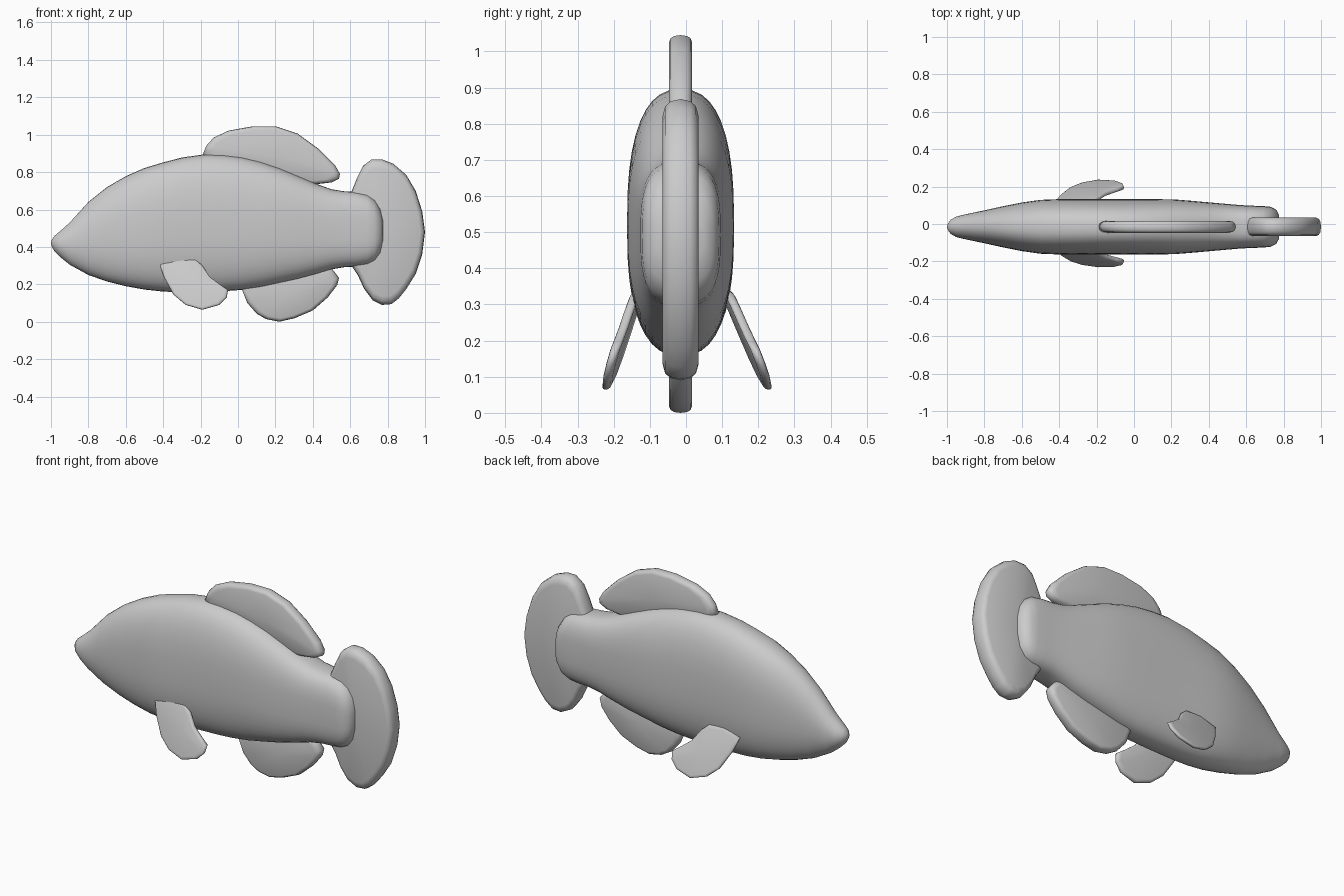
import bpy, bmesh
from math import cos, sin, pi, copysign

CY = -0.015  # body centre line in y


def finish(name, bm):
    bmesh.ops.recalc_face_normals(bm, faces=bm.faces)
    for f in bm.faces:
        f.smooth = True
    me = bpy.data.meshes.new(name)
    bm.to_mesh(me)
    bm.free()
    ob = bpy.data.objects.new(name, me)
    bpy.context.collection.objects.link(ob)
    return ob


def skin(bm, rings):
    """Bridge a list of equal-length vertex rings."""
    n = len(rings[0])
    for a, b in zip(rings, rings[1:]):
        for i in range(n):
            j = (i + 1) % n
            bm.faces.new((a[i], a[j], b[j], b[i]))


def fan(bm, ring, co):
    c = bm.verts.new(co)
    for i, v in enumerate(ring):
        bm.faces.new((v, ring[(i + 1) % len(ring)], c))


def fin(name, outline, half, mid=lambda x, z: CY):
    """Pillow-edged fin from an x-z outline; mid gives its centre surface in y."""
    bm = bmesh.new()
    n = len(outline)
    cx = sum(p[0] for p in outline) / n
    cz = sum(p[1] for p in outline) / n
    steps = [(0.88, 1), (0.95, .85), (0.985, .55), (1, 0)]
    levels = steps + [(s, -t) for s, t in steps[-2::-1]]
    rings = []
    for s, t in levels:
        ring = []
        for px, pz in outline:
            x, z = cx + (px - cx) * s, cz + (pz - cz) * s
            ring.append(bm.verts.new((x, mid(x, z) + t * half, z)))
        rings.append(ring)
    skin(bm, rings)
    fan(bm, rings[0], (cx, mid(cx, cz) + half, cz))
    fan(bm, rings[-1], (cx, mid(cx, cz) - half, cz))
    return finish(name, bm)


# body: stations of x, top, bottom, half width, section exponent
stations = [
    (-.995, .44, .40, .018, 2), (-.98, .46, .375, .038, 2), (-.95, .485, .345, .055, 2),
    (-.9, .53, .305, .067, 2.1), (-.8, .64, .25, .088, 2.2), (-.7, .72, .215, .11, 2.3),
    (-.6, .778, .19, .13, 2.4), (-.5, .822, .172, .144, 2.5), (-.4, .852, .161, .148, 2.5),
    (-.3, .878, .158, .148, 2.5), (-.18, .895, .16, .148, 2.5), (-.08, .892, .163, .148, 2.5),
    (.02, .88, .17, .148, 2.5), (.12, .856, .184, .148, 2.5), (.22, .822, .206, .146, 2.6),
    (.32, .78, .228, .138, 2.7), (.42, .737, .255, .129, 2.8), (.5, .708, .28, .122, 2.9),
    (.57, .697, .292, .116, 3), (.63, .694, .295, .113, 3), (.69, .682, .303, .111, 3),
    (.73, .655, .322, .107, 3), (.76, .61, .36, .092, 2.8), (.775, .555, .42, .065, 2.5)]
bm = bmesh.new()
rings = []
for x, top, bot, w, e in stations:
    ring = []
    for i in range(40):
        a = 2 * pi * i / 40
        c, s = cos(a), sin(a)
        ring.append(bm.verts.new((
            x, CY + w * copysign(abs(c) ** (2 / e), c),
            (top + bot) / 2 + (top - bot) / 2 * copysign(abs(s) ** (2 / e), s))))
    rings.append(ring)
skin(bm, rings)
fan(bm, rings[0], (-1, CY, .42))
fan(bm, rings[-1], (.78, CY, .488))
finish("body", bm)

# upright fins along the centre line
fin("dorsal_fin", [
    (-.19, .89), (-.17, .94), (-.13, .985), (-.05, 1.022), (.08, 1.045), (.2, 1.045),
    (.32, 1.005), (.43, .925), (.52, .835), (.545, .79), (.54, .765), (.5, .745),
    (.4, .733), (.25, .76), (.1, .79), (-.05, .82)], .032)
fin("anal_fin", [
    (.02, .175), (.05, .10), (.1, .043), (.15, .014), (.22, 0), (.3, .018), (.4, .06),
    (.48, .13), (.53, .195), (.54, .235), (.5, .287), (.38, .33), (.2, .31), (.08, .25)], .032)
fin("tail_fin", [
    (.6, .68), (.635, .765), (.67, .835), (.715, .868), (.77, .868), (.83, .845),
    (.9, .785), (.95, .70), (.985, .59), (1, .48), (.985, .36), (.95, .255), (.9, .175),
    (.86, .125), (.82, .094), (.77, .09), (.72, .115), (.675, .175), (.64, .25),
    (.6, .31), (.57, .42), (.57, .57)], .05)

# paired side fins, splayed outwards and down
side_outline = [
    (-.42, .31), (-.395, .235), (-.345, .145), (-.28, .09), (-.19, .064), (-.1, .09),
    (-.06, .13), (-.053, .17), (-.09, .195), (-.15, .24), (-.19, .30), (-.23, .335), (-.33, .345)]
for name, side, base, slope in (("side_fin_left", 1, .13, .40), ("side_fin_right", -1, .148, .30)):
    fin(name, side_outline, .013,
        lambda x, z, d=side, b=base, k=slope: d * (b + k * (.31 - z) + .06 * (x + .2)))
